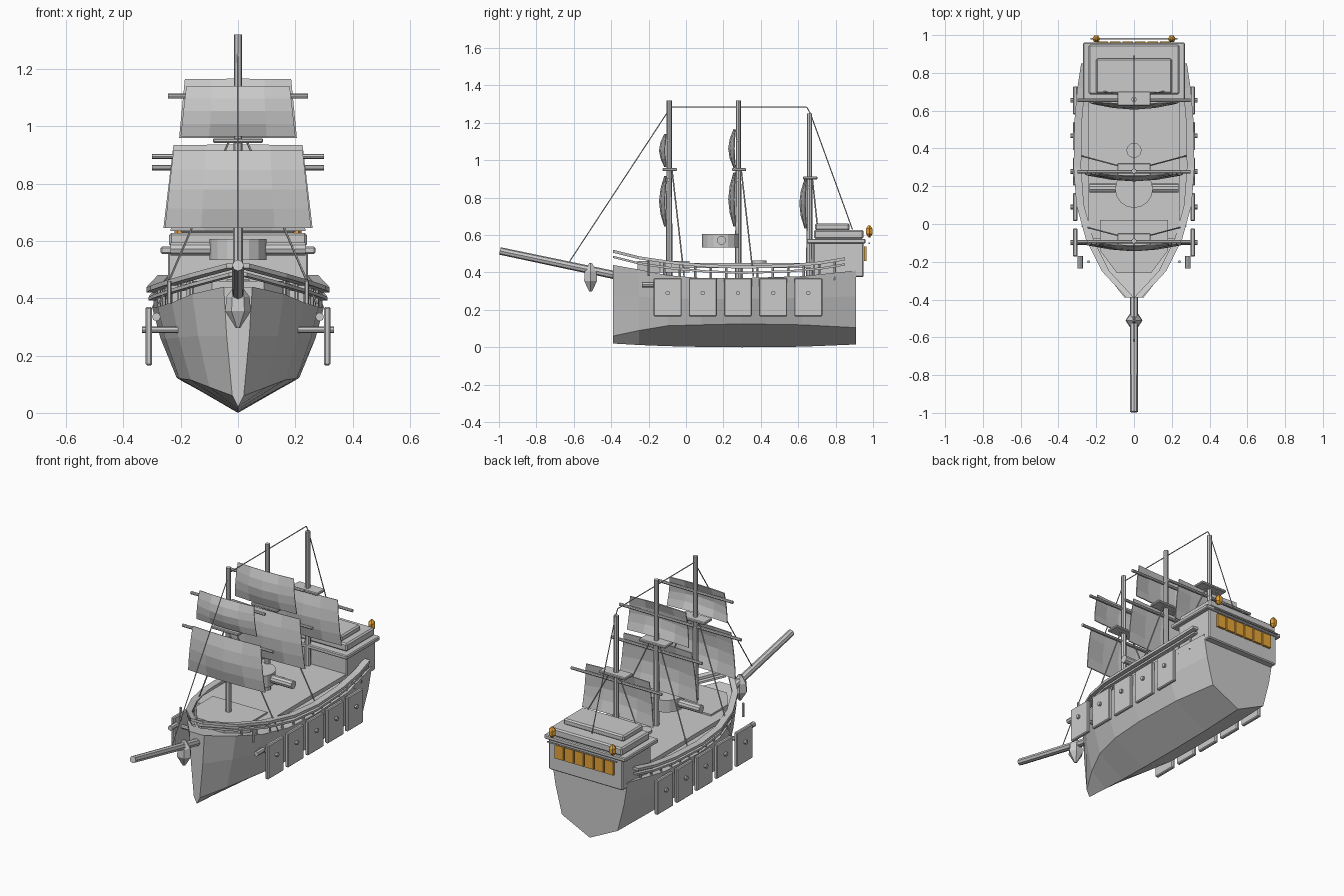
import bpy, bmesh, math
from mathutils import Vector

if "Cube" in bpy.data.objects:
    bpy.data.objects.remove(bpy.data.objects["Cube"])


def mesh_object(name, verts, faces, mat=None):
    me = bpy.data.meshes.new(name)
    bm = bmesh.new()
    vs = [bm.verts.new(v) for v in verts]
    for f in faces:
        bm.faces.new([vs[i] for i in f])
    bmesh.ops.recalc_face_normals(bm, faces=bm.faces)
    bm.to_mesh(me)
    bm.free()
    ob = bpy.data.objects.new(name, me)
    bpy.context.collection.objects.link(ob)
    if mat:
        me.materials.append(mat)
    return ob


def loft(name, rings, closed=True):
    n = len(rings[0])
    verts = [p for r in rings for p in r]
    faces = [(i * n + j, i * n + (j + 1) % n, (i + 1) * n + (j + 1) % n, (i + 1) * n + j)
             for i in range(len(rings) - 1) for j in range(n if closed else n - 1)]
    if closed:
        faces += [tuple(range(n)), tuple(range(len(verts) - n, len(verts)))]
    return mesh_object(name, verts, faces)


def box(name, x, y, z, mat=None, bevel=0.0):
    verts = [(a, b, c) for a in x for b in y for c in z]
    ob = mesh_object(name, verts, [(0, 1, 3, 2), (4, 5, 7, 6), (0, 1, 5, 4),
                                   (2, 3, 7, 6), (0, 2, 6, 4), (1, 3, 7, 5)], mat)
    if bevel:
        m = ob.modifiers.new("bevel", 'BEVEL')
        m.width, m.segments = bevel, 1
    return ob


def rod(name, a, b, r1, r2=None, sides=8):
    a, b = Vector(a), Vector(b)
    q = (b - a).to_track_quat('Z', 'Y')
    rings = []
    for c, r in ((a, r1), (b, r1 if r2 is None else r2)):
        rings.append([c + q @ Vector((r * math.cos(t), r * math.sin(t), 0))
                      for t in (2 * math.pi * k / sides for k in range(sides))])
    return loft(name, rings)


def spindle(name, c, profile, sides=6, mat=None):
    rings = [[(c[0] + rx * math.cos(t), c[1] + ry * math.sin(t), c[2] + z)
              for t in (2 * math.pi * k / sides for k in range(sides))] for rx, ry, z in profile]
    ob = loft(name, rings)
    if mat:
        ob.data.materials.append(mat)
    return ob


amber = bpy.data.materials.new("amber")
amber.diffuse_color = (0.8, 0.38, 0.04, 1)
amber.use_nodes = True
amber.node_tree.nodes["Principled BSDF"].inputs["Base Color"].default_value = amber.diffuse_color

# hull: y, keel z, chine x, chine z, top x, top z
stations = [(-.39, .02, .02, .06, .05, .44), (-.25, .012, .10, .09, .16, .415),
            (-.10, .006, .165, .115, .23, .385), (.08, .002, .205, .12, .28, .37),
            (.30, 0, .215, .125, .30, .37), (.62, .003, .21, .12, .295, .38), (.91, .015, .185, .105, .25, .41)]
hull = []
for y, kz, cx, cz, tx, tz in stations:
    mx, mz = cx + (tx - cx) * .65, cz + (tz - cz) * .55
    hull.append([(0, y, kz), (cx, y, cz), (mx, y, mz), (tx, y, tz),
                 (-tx, y, tz), (-mx, y, mz), (-cx, y, cz)])
loft("hull", hull)

# decks
box("main_deck", (-.24, .24), (-.08, .72), (.425, .45))
fore = [(.18, .02), (.18, -.14), (.09, -.26), (-.09, -.26), (-.18, -.14), (-.18, .02)]
loft("fore_deck", [[(x, y, z) for x, y in fore] for z in (.40, .46)])
spindle("hatch", (0, .39, .45), [(.04, .04, -.02), (.04, .04, .015)], 12)

# side rails with balusters
path = [(.02, -.39, .505), (.15, -.25, .47), (.235, -.08, .445), (.285, .1, .428),
        (.30, .3, .42), (.295, .55, .428), (.28, .72, .443), (.26, .85, .465)]


def rail_at(y):
    for a, b in zip(path, path[1:]):
        if a[1] <= y <= b[1]:
            return Vector(a).lerp(Vector(b), (y - a[1]) / (b[1] - a[1]))


def side_rail(name, s, dz, w, h):
    loft(name, [[(s * (x + u * w), y, z + dz + v * h) for u, v in ((-1, -1), (1, -1), (1, 1), (-1, 1))]
                for x, y, z in path])


for s, side in ((1, "right"), (-1, "left")):
    side_rail(f"upper_rail_{side}", s, .008, .02, .008)
    side_rail(f"lower_rail_{side}", s, -.022, .012, .006)
    for k in range(13):
        p = rail_at(-.2 + k * .083)
        rod(f"baluster_{side}_{k}", (s * (p.x - .012), p.y, .36), (s * (p.x - .012), p.y, p.z), .007, sides=6)
    rod(f"bow_post_{side}", (s * .24, -.2, .38), (s * .24, -.2, .46), .008, sides=6)
    rod(f"bow_peg_{side}", (s * .285, -.235, .335), (s * .285, -.17, .335), .015)
    # gun port lids and guns
    for k in range(5):
        y = -.098 + k * .188
        box(f"port_lid_{side}_{k}", sorted((s * .30, s * .322)), (y - .075, y + .075), (.165, .37), bevel=.005)
        rod(f"gun_{side}_{k}", (s * .21, y, .29), (s * .335, y, .29), .012)

# stern castle
box("castle_body", (-.245, .245), (.68, .95), (.375, .56), bevel=.006)
box("castle_lip", (-.27, .27), (.645, .96), (.555, .58), bevel=.005)
box("castle_roof", (-.24, .24), (.685, .95), (.58, .628), bevel=.008)
box("castle_cap", (-.20, .20), (.69, .875), (.625, .662), bevel=.008)
box("lantern_bar", (-.23, .23), (.977, .984), (.552, .559))
for k in range(6):
    x = -.165 + k * .066
    box(f"stern_window_{k}", (x - .028, x + .028), (.952, .966), (.46, .54), amber)
for s in (-1, 1):
    spindle("stern_lantern", (s * .2, .98, .62),
            [(.006, .006, -.032), (.021, .02, -.014), (.021, .02, .014), (.006, .006, .032)], 6, amber)


# sails: billowing sheets forward of the mast
def sail(name, my, z0, z1, w0, w1, depth):
    n, rings = 4, []
    for j in range(n + 1):
        v = j / n
        w = w0 + (w1 - w0) * v
        puff = .3 + .7 * math.sin(math.pi * v)
        rings.append([(w * (2 * i / n - 1),
                       my - .012 - depth * puff * (.25 + .75 * math.sin(math.pi * i / n)),
                       z0 + (z1 - z0) * v) for i in range(n + 1)])
    ob = loft(name, rings, False)
    m = ob.modifiers.new("cloth", 'SOLIDIFY')
    m.thickness, m.offset = .005, 0


# masts with tops, yards, sails and shrouds
masts = [("fore", -.09, 1.32, .95, [(1.105, .245), (.895, .30)], [(.965, 1.14, .20, .18), (.645, .915, .255, .225)]),
         ("main", .28, 1.32, .95, [(1.105, .245), (.895, .30)], [(.96, 1.165, .205, .185), (.645, .935, .26, .225)]),
         ("mizzen", .66, 1.25, .905, [(.855, .30)], [(.635, .90, .235, .21)])]
for name, y, top, tz, yards, sails in masts:
    rod(f"{name}_lower_mast", (0, y, .37), (0, y, tz), .018, .015)
    rod(f"{name}_upper_mast", (0, y, tz), (0, y, top), .014)
    box(f"{name}_top", (-.088, .088), (y - .035, y + .042), (tz - .008, tz + .008), bevel=.004)
    for k, (z, w) in enumerate(yards):
        rod(f"{name}_yard_{k}", (-w, y - .004, z), (w, y - .004, z), .009)
    for k, (z0, z1, w0, w1) in enumerate(sails):
        sail(f"{name}_sail_{k}", y, z0, z1, w0, w1, .04)
    for s in (-1, 1):
        end = (s * .275, y + .08, .38) if name != "mizzen" else (s * .2, y + .05, .58)
        rod(f"{name}_shroud", (s * .03, y + .015, tz), end, .004, sides=5)

# stay ropes from bow to stern
stay = [(0, -.63, .447), (0, -.1, 1.255), (0, -.09, 1.285), (0, .645, 1.285), (0, .665, 1.25), (0, .89, .63)]
for k, (a, b) in enumerate(zip(stay, stay[1:])):
    rod(f"stay_{k}", a, b, .003, sides=5)

# bowsprit and figurehead
rod("bowsprit", (0, -.995, .515), (0, -.33, .375), .02, .022)
spindle("figurehead", (0, -.51, .375),
        [(.008, .008, -.078), (.045, .04, -.02), (.04, .036, .03), (.008, .008, .075)], 6)

# capstan drum with its cross bar
spindle("capstan_drum", (0, .185, .57), [(.1, .1, -.036), (.1, .1, .036)], 16)
rod("capstan_bar", (-.235, .19, .572), (.235, .19, .572), .024, sides=10)
